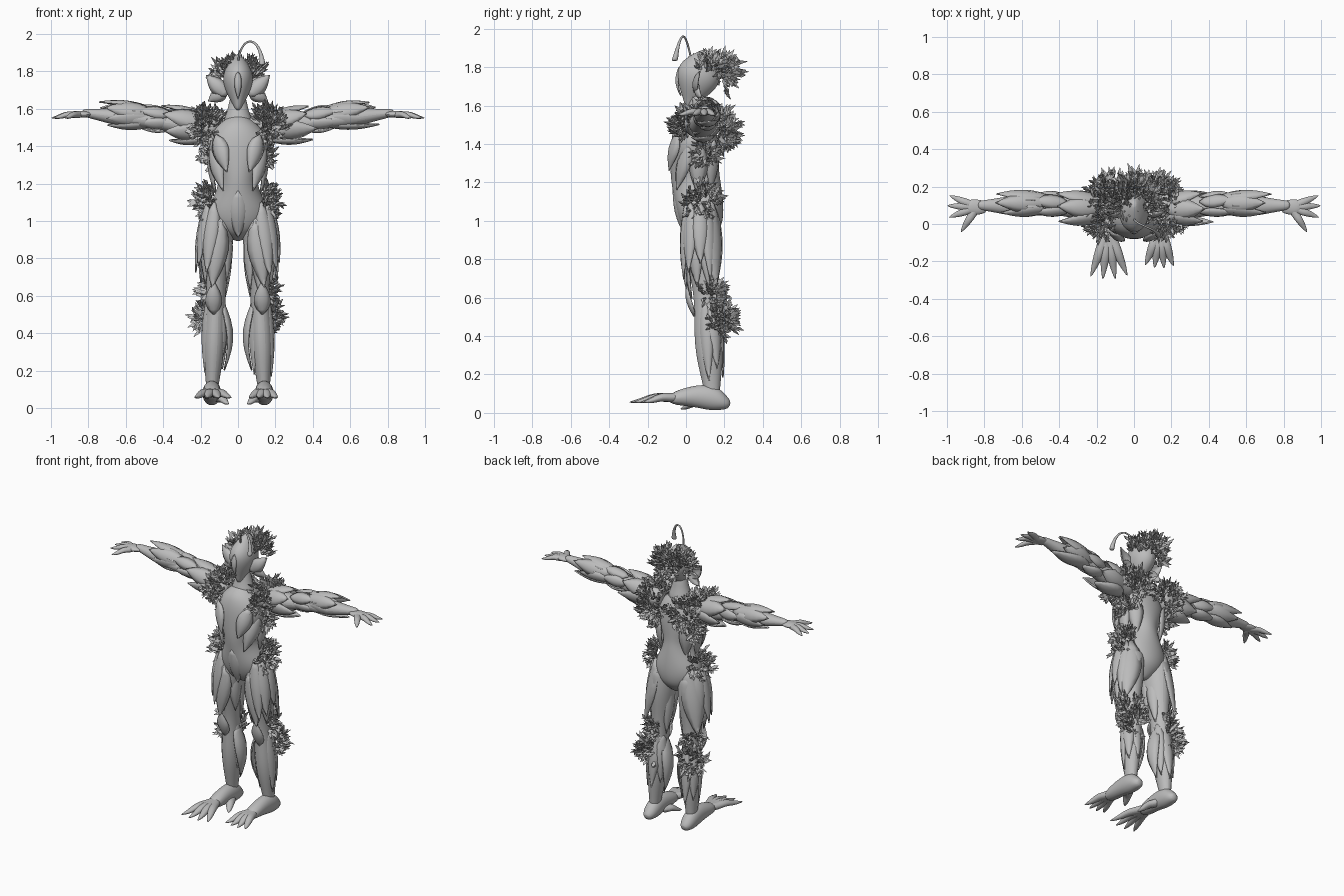
import bpy, bmesh, random
from math import sin, cos, pi, radians
from mathutils import Vector

if "Cube" in bpy.data.objects:
    bpy.data.objects.remove(bpy.data.objects["Cube"])
rng = random.Random(7)
X, Y, Z = Vector((1, 0, 0)), Vector((0, 1, 0)), Vector((0, 0, 1))

grey = bpy.data.materials.new("plain grey")
grey.use_nodes = True
grey.diffuse_color = (.5, .5, .5, 1)
grey.node_tree.nodes["Principled BSDF"].inputs["Base Color"].default_value = grey.diffuse_color


def finish(name, mesh_data, subdivide=False, thickness=0):
    bmesh.ops.recalc_face_normals(mesh_data, faces=mesh_data.faces)
    mesh = bpy.data.meshes.new(name)
    mesh_data.to_mesh(mesh)
    mesh_data.free()
    mesh.shade_smooth()
    mesh.set_sharp_from_angle(angle=radians(40))
    mesh.materials.append(grey)
    part = bpy.data.objects.new(name, mesh)
    bpy.context.collection.objects.link(part)
    if thickness:
        part.modifiers.new("thickness", "SOLIDIFY").thickness = thickness
    if subdivide:
        modifier = part.modifiers.new("smooth", "SUBSURF")
        modifier.levels = modifier.render_levels = 2


def tube(bm, path, widths, depths, across, sides=10):
    """Capped tube along a path, with its width measured along one axis."""
    rings = []
    for index, centre in enumerate(path):
        tangent = path[min(index + 1, len(path) - 1)] - path[max(index - 1, 0)]
        wide = across * widths[index]
        deep = tangent.cross(across).normalized() * depths[index]
        turns = [2 * pi * side / sides for side in range(sides)]
        rings.append([bm.verts.new(centre + wide * cos(turn) + deep * sin(turn)) for turn in turns])
    for ring, following in zip(rings, rings[1:]):
        for side in range(sides):
            bm.faces.new((ring[side - 1], ring[side], following[side], following[side - 1]))
    bm.faces.new(rings[0])
    bm.faces.new(rings[-1])


def steps(count):
    return [index / count for index in range(count + 1)]


def scaled(values, factor):
    return [value * factor for value in values]


def limb(bm, start, end, thickness, across, flatness):
    """Tapering limb with two muscle swellings."""
    along = steps(12)
    widths = [thickness - .045 * t + .01 * sin(11 * t) for t in along]
    tube(bm, [start.lerp(end, t) for t in along], widths, scaled(widths, flatness), across)


def digit(bm, root, tip, thickness):
    """Pointed finger or toe with a knuckle."""
    across = (tip - root).cross(Z).normalized()
    path = [root.lerp(tip, t) for t in steps(4)]
    path[2] += Z * thickness / 2
    widths = [thickness * (1 - t ** 3) + .003 for t in steps(4)]
    tube(bm, path, widths, scaled(widths, .8), across, 8)


def leaf(bm, base, tip, width, outward, bulge=.02):
    """Pointed, cupped leaf blade."""
    side = (tip - base).cross(outward).normalized()
    up = side.cross(tip - base).normalized()
    rows = []
    for t in steps(7):
        half = width * sin(pi * (.04 + .95 * t ** .8))
        middle = base.lerp(tip, t) + up * bulge * sin(pi * t)
        rows.append([bm.verts.new(middle + half * (side * u - up * u * u / 2)) for u in (-1, -.5, 0, .5, 1)])
    for row, following in zip(rows, rows[1:]):
        for k in range(4):
            bm.faces.new((row[k], row[k + 1], following[k + 1], following[k]))


def leaf_ring(bm, start, end, radius, flare, width, axes, count=6, span=pi):
    """Leaves arranged around a limb, all pointing along it."""
    for index in range(count):
        turn = span * ((2 * index + 1) / count - 1) + rng.uniform(-.1, .1)
        outward = axes[0] * cos(turn) + axes[1] * sin(turn)
        tip = start.lerp(end, rng.uniform(.8, 1.1)) + outward * flare
        leaf(bm, start + outward * radius, tip, width, outward)


def random_direction():
    return Vector([rng.gauss(0, 1) for _ in range(3)]).normalized()


def thorn(bm, root, tip, width):
    across = (tip - root).orthogonal().normalized()
    middle = root.lerp(tip, .5) + random_direction() * width / 2
    widths = [width / 2, width, width / 9]
    tube(bm, [root, middle, tip], widths, scaled(widths, .5), across, 3)


def clump(name, centre, radius, outward):
    """Forked sprigs growing over the outward half of a ball."""
    bm = bmesh.new()
    outward = outward.normalized()
    for _ in range(int(radius * 600)):
        direction = random_direction()
        direction -= min(0, 2 * direction.dot(outward)) * outward
        root = centre + direction * radius * rng.uniform(.4, .8)
        growth = (direction + outward * .3 + Z * .3 + random_direction() * .6).normalized()
        growth *= rng.uniform(.04, .07)
        thorn(bm, root, root + growth, .014)
        for _ in range(3):
            fork = root + growth * rng.uniform(.2, .6)
            thorn(bm, fork, fork + (growth + random_direction() * .05) / 2, .012)
    finish(name, bm)


# Torso: broad chest, narrow waist, hips tapering to the crotch
bm = bmesh.new()
path, widths, depths = [], [], []
for t in steps(14):
    height = .89 + .69 * t
    path.append(Vector((0, .045 + .15 * max(0, 1.25 - height), height)))
    close = (1.01 - abs(2 * t - 1) ** 4) ** .5
    widths.append(close * (.14 - .035 * cos(5 * pi * (height - 1.22))))
    depths.append(close * .13)
tube(bm, path, widths, depths, X, 14)
neck = [.11, .055, .045]
tube(bm, [Vector((0, .06, height)) for height in (1.5, 1.58, 1.7)], neck, scaled(neck, .9), X)
finish("torso", bm, True)

# Head with a pointed chin
bm = bmesh.new()
along = steps(9)
widths = [.012 + .072 * sin(pi * t ** 1.2) for t in along]
tube(bm, [Vector((0, .01 + .1 * t, 1.59 + .3 * t)) for t in along], widths, scaled(widths, 1.4), X, 12)
finish("head", bm, True)

# Curled antenna ending in a bulb
bm = bmesh.new()
along = steps(16)
widths = [.006 + .014 * t ** 6 for t in along]
tube(bm, [Vector((.065 - .065 * cos(pi * t), .03 - .09 * t, 1.83 + .13 * sin(pi * t))) for t in along],
     widths, widths, Y, 8)
finish("antenna", bm, True)

# Nose ridge and pelvis leaf
bm = bmesh.new()
leaf(bm, Vector((0, -.04, 1.8)), Vector((0, -.03, 1.65)), .02, -Y)
leaf(bm, Vector((0, -.07, 1.16)), Vector((0, 0, .91)), .06, -Y)
finish("nose_and_pelvis_leaves", bm, False, .008)

clump("hair_clump", Vector((0, .17, 1.77)), .1, Y + Z * .4)

for s, side in ((1, "left"), (-1, "right")):
    out = X * s

    def at(x, y, z):
        return Vector((s * x, y, z))

    # Ear
    bm = bmesh.new()
    leaf(bm, at(.06, .04, 1.67), at(.17, .07, 1.78), .045, -Y)
    leaf(bm, at(.06, .05, 1.7), at(.16, .08, 1.64), .04, -Y)
    finish(side + "_ear", bm, False, .008)

    # Leaves sweeping from the chest and back to the waist
    bm = bmesh.new()
    leaf(bm, at(.12, -.05, 1.46), at(.06, -.09, 1.26), .05, out - Y * 2)
    leaf(bm, at(.15, .01, 1.4), at(.08, -.05, 1.16), .05, out - Y)
    leaf(bm, at(.16, .07, 1.4), at(.12, .06, 1.14), .05, out)
    leaf(bm, at(.12, .15, 1.42), at(.09, .13, 1.16), .05, out + Y)
    finish(side + "_trunk_leaves", bm, False, .008)

    # Arm and palm
    bm = bmesh.new()
    limb(bm, at(.1, .09, 1.49), at(.84, .1, 1.58), .08, Y, .85)
    palm = [.03, .047, .042]
    tube(bm, [at(x, .09, 1.57) for x in (.78, .84, .9)], palm, scaled(palm, .45), Y)
    finish(side + "_arm", bm, True)

    # Fingers fanned from the palm, thumb to the front
    bm = bmesh.new()
    knuckle = at(.84, .09, 1.57)
    for fan in (.4, .05, -.35, -1):
        digit(bm, knuckle, knuckle + .16 * (out * cos(fan) + Y * sin(fan)) - Z * .02, .022)
    finish(side + "_fingers", bm, True)

    # Leaves sheathing upper arm and forearm
    bm = bmesh.new()
    leaf_ring(bm, at(.17, .08, 1.5), at(.41, .09, 1.53), .07, .09, .06, (Y, Z), 6)
    leaf_ring(bm, at(.35, .1, 1.54), at(.55, .11, 1.56), .05, .055, .04, (Y, Z), 5)
    leaf_ring(bm, at(.46, .11, 1.56), at(.75, .11, 1.58), .05, .06, .055, (Y, Z), 6)
    finish(side + "_arm_leaves", bm, False, .008)

    # Leg
    bm = bmesh.new()
    limb(bm, at(.1, .075, 1.05), at(.14, .14, .05), .084, X, 1.25)
    finish(side + "_leg", bm, True)

    # Foot with a high instep, the right one reaching further forward
    bm = bmesh.new()
    tube(bm, [at(.14, y, z) for y, z in ((.23, .04), (.2, .05), (.14, .08), (.04, .09), (-.1, .07))],
         [.02, .045, .055, .05, .05], [.02, .04, .075, .06, .03], X)
    reach = .24 - .03 * s
    for fan in (-.4, -.15, .1, .35):
        root = at(.14, -.03, .085)
        digit(bm, root, root + reach * (out * sin(fan) - Y * cos(fan)) - Z * .03, .03)
    digit(bm, at(.12, .1, .06), at(.05, -.03, .02), .03)
    finish(side + "_foot", bm, True)

    # Hip skirt, thigh, knee and calf leaves
    bm = bmesh.new()
    axes = (out, Y)
    leaf_ring(bm, at(.1, .07, 1.1), at(.14, .07, .72), .08, .09, .05, axes, 5, pi / 2)
    leaf(bm, at(.14, .14, 1.1), at(.2, .16, .66), .08, out + Y)
    leaf(bm, at(.09, -.02, 1), at(.14, 0, .64), .06, -Y)
    leaf_ring(bm, at(.11, .07, .97), at(.12, .09, .62), .075, .065, .045, axes)
    leaf(bm, at(.13, .04, .5), at(.13, 0, .68), .045, -Y)
    leaf_ring(bm, at(.12, .11, .6), at(.13, .14, .2), .05, .055, .045, axes)
    leaf(bm, at(.08, .1, .58), at(.07, .13, .2), .06, -out, .05)
    finish(side + "_leg_leaves", bm, False, .008)

    # Leafy clumps
    clump(side + "_hair_clump", at(.05, .12, 1.77), .09, out + Y + Z * 2)
    clump(side + "_shoulder_clump", at(.16, .09, 1.51), .1, Z)
    clump(side + "_chest_clump", at(.17, .02, 1.5), .08, out - Y * 2)
    clump(side + "_back_clump", at(.12, .17, 1.47), .1, Y)
    clump(side + "_rib_clump", at(.12, .1, 1.35), .06, out)
    clump(side + "_hip_clump", at(.13, .08, 1.1), .1, out)
    clump(side + "_calf_clump", at(.14, .16, .48), .09, out + Y)
    clump(side + "_knee_clump", at(.13, .12, .62), .06, out + Y)
